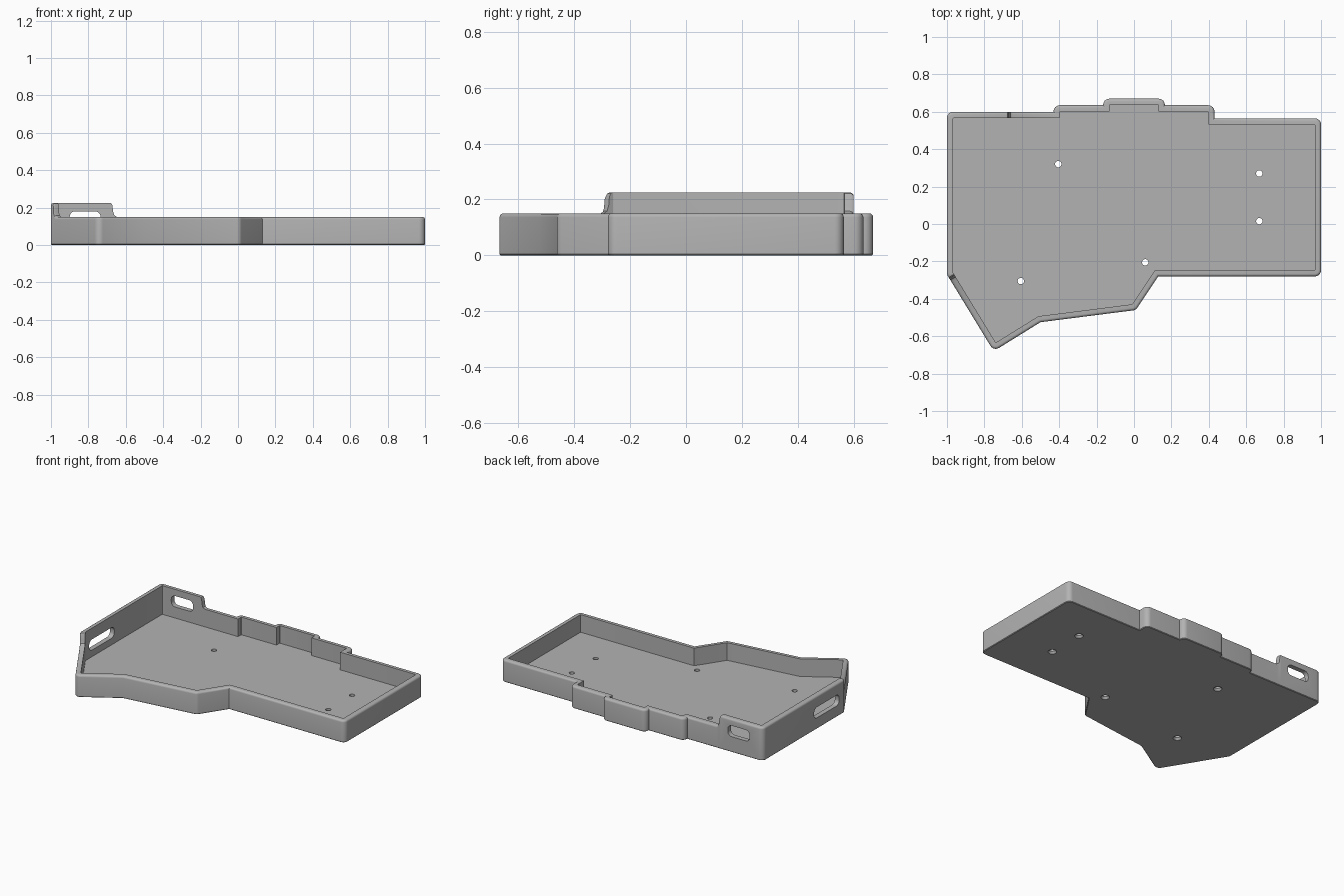
import bpy, bmesh, math
from mathutils import Matrix, Vector

if "Cube" in bpy.data.objects:
    bpy.data.objects.remove(bpy.data.objects["Cube"], do_unlink=True)

WALL, FLOOR, LOW, HIGH = 0.033, 0.03, 0.15, 0.225
EDGE, ARC = 0.014, 6

grey = bpy.data.materials.new("plain_grey")
grey.use_nodes = True
grey.diffuse_color = (0.45, 0.45, 0.45, 1)
grey.node_tree.nodes["Principled BSDF"].inputs["Base Color"].default_value = (0.45, 0.45, 0.45, 1)


def corners(poly):
    """List each corner with its incoming and outgoing directions and turn."""
    result = []
    for i, p in enumerate(poly):
        a = (p - poly[i - 1]).normalized()
        b = (poly[(i + 1) % len(poly)] - p).normalized()
        result.append((p, a, b, math.atan2(a.x * b.y - a.y * b.x, a.dot(b))))
    return result


def inset(poly, d):
    """Move a counter-clockwise outline inward with mitred corners."""
    out = []
    for p, a, b, turn in corners(poly):
        na, nb = Vector((-a.y, a.x)), Vector((-b.y, b.x))
        out.append(p + (na + nb) * d / (1 + na.dot(nb)))
    return out


def rounded(poly, r):
    """Round the convex corners of an outline."""
    out = []
    for p, a, b, turn in corners(poly):
        if turn < 0.01:
            out.append(p)
            continue
        start = p - a * r * math.tan(turn / 2)
        centre = start + Vector((-a.y, a.x)) * r
        for k in range(ARC + 1):
            out.append(centre + Matrix.Rotation(turn * k / ARC, 2) @ (start - centre))
    return out


def bridge(bm, loops):
    """Join successive closed loops of vertices with quads."""
    for lower, upper in zip(loops, loops[1:]):
        for i in range(len(lower)):
            bm.faces.new((lower[i - 1], lower[i], upper[i], upper[i - 1]))


def loop_edges(bm, loop):
    return [bm.edges.get((loop[i - 1], loop[i])) for i in range(len(loop))]


def fill(bm, edges):
    bmesh.ops.triangle_fill(bm, use_beauty=True, use_dissolve=False, edges=edges)


# Tray outline, counter-clockwise, each point with its wall height;
# the wall swoops from high to low at both ends of the raised part
swoop = [(0.0, HIGH), (0.007, 0.222), (0.013, 0.21), (0.016, 0.178), (0.023, 0.158), (0.036, LOW)]
side_corner, tip = Vector((-1, -0.27)), Vector((-0.75, -0.68))
slant = (tip - side_corner).normalized()
path = [(side_corner, HIGH)]
path += [(side_corner + slant * (0.012 + s), h) for s, h in swoop]
path += [(Vector(p), LOW) for p in (
    tip, (-0.5, -0.525), (0.01, -0.46), (0.13, -0.28), (1, -0.28), (1, 0.565), (0.43, 0.565),
    (0.43, 0.635), (0.165, 0.635), (0.165, 0.67), (-0.165, 0.67), (-0.165, 0.635),
    (-0.43, 0.635), (-0.43, 0.6))]
path += [(Vector((-0.684 + s, 0.6)), h) for s, h in reversed(swoop)]
path.append((Vector((-1, 0.6)), HIGH))

outline = [p for p, h in path]
heights = []
for (p, h), corner in zip(path, corners(outline)):
    heights += [h] * (ARC + 1 if corner[3] >= 0.01 else 1)

# Wall section: inset, height offset, and whether it follows the wall height
section = [(0.004, 0, 0), (0, 0.004, 0)]
for k in range(5):
    angle = k * math.pi / 8
    section.append((EDGE * (1 - math.cos(angle)), EDGE * (math.sin(angle) - 1), 1))
section += [(WALL, 0, 1), (WALL, FLOOR, 0)]

# Tray walls, from the underside over the rim to the floor
bm = bmesh.new()
rings = []
for d, dz, follow in section:
    shape = rounded(inset(outline, d), max(WALL - d, 0.004))
    rings.append([bm.verts.new((p.x, p.y, dz + follow * h)) for p, h in zip(shape, heights)])
bridge(bm, rings)

# Countersunk screw holes, then the floor and underside around them
underside, floor = loop_edges(bm, rings[0]), loop_edges(bm, rings[-1])
for x, y in [(-0.405, 0.32), (0.67, 0.27), (0.67, 0.015), (0.06, -0.205), (-0.605, -0.305)]:
    hole = []
    for r, z in ((0.027, 0), (0.017, 0.014), (0.017, FLOOR)):
        turns = [k * math.tau / 24 for k in range(24)]
        hole.append([bm.verts.new((x + r * math.cos(t), y + r * math.sin(t), z)) for t in turns])
    bridge(bm, hole)
    underside += loop_edges(bm, hole[0])
    floor += loop_edges(bm, hole[-1])
fill(bm, underside)
fill(bm, floor)


def cut_slot(axis, outer, inner, u0, u1, z0, z1):
    """Open a rounded slot through the wall between two parallel planes."""
    shape = rounded([Vector(p) for p in ((u0, z0), (u1, z0), (u1, z1), (u0, z1))], 0.03)
    loops = []
    for plane in (outer, inner):
        loops.append([bm.verts.new((plane, p.x, p.y) if axis == 0 else (p.x, plane, p.y))
                      for p in shape])
    bridge(bm, loops)
    for plane, loop in zip((outer, inner), loops):
        flat = [f for f in bm.faces if all(abs(v.co[axis] - plane) < 1e-4 for v in f.verts)]
        wall = max(flat, key=lambda f: f.calc_area())
        edges = list(wall.edges) + loop_edges(bm, loop)
        bm.faces.remove(wall)
        fill(bm, edges)


# Cable slots in the raised side and back walls
cut_slot(0, -1, -1 + WALL, -0.22, 0.05, 0.075, 0.148)
cut_slot(1, 0.6, 0.6 - WALL, -0.9, -0.735, 0.105, 0.18)

bmesh.ops.recalc_face_normals(bm, faces=bm.faces)
mesh = bpy.data.meshes.new("tray_case")
bm.to_mesh(mesh)
bm.free()
mesh.materials.append(grey)
tray = bpy.data.objects.new("tray_case", mesh)
bpy.context.collection.objects.link(tray)

# Smooth the rounded corners, keep hard edges
bpy.ops.object.select_all(action='DESELECT')
tray.select_set(True)
bpy.context.view_layer.objects.active = tray
bpy.ops.object.shade_smooth_by_angle(angle=math.radians(32))
